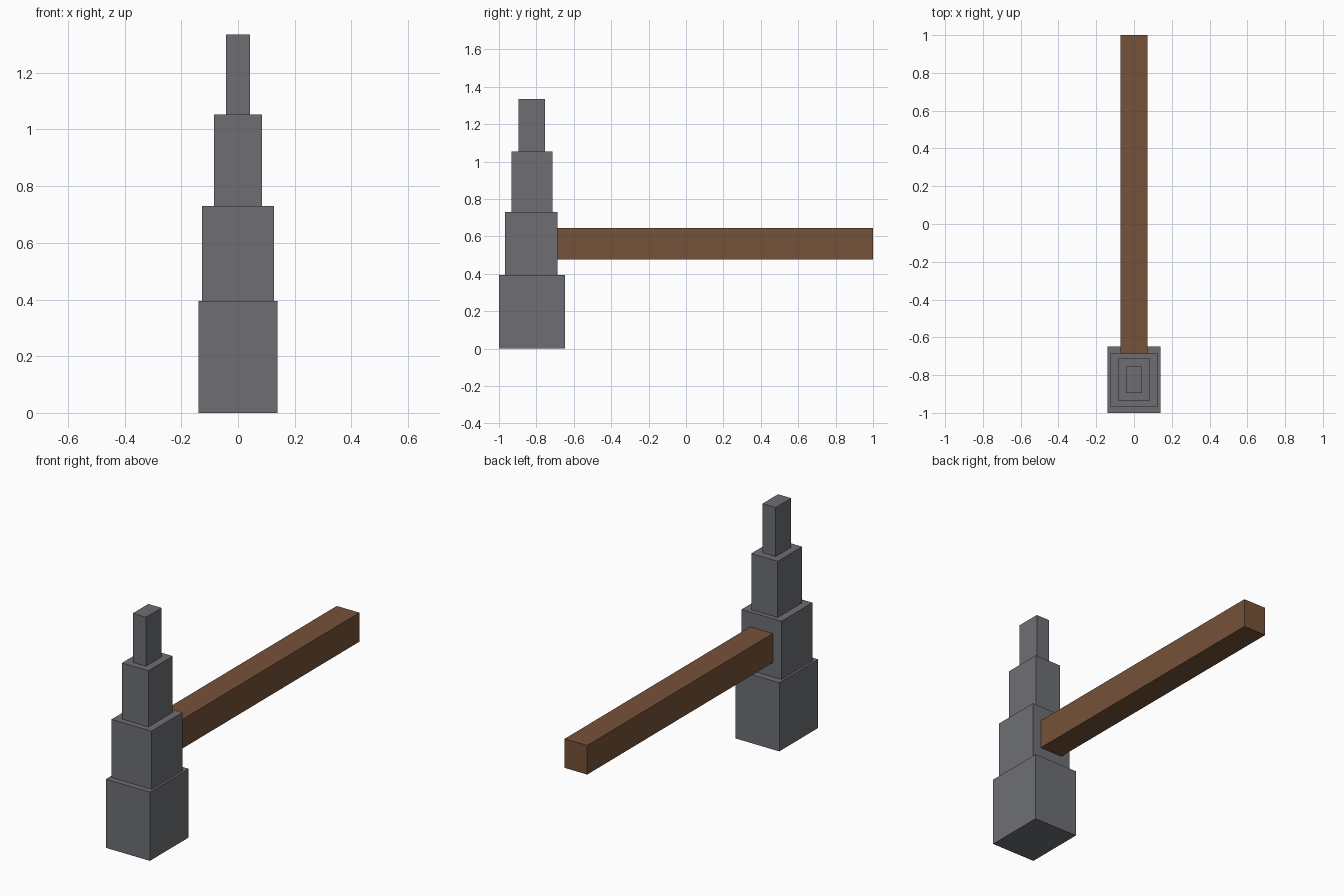
import bpy

cube = bpy.data.objects.get("Cube")
if cube:
    bpy.data.objects.remove(cube, do_unlink=True)


def material(name, rgb):
    mat = bpy.data.materials.new(name)
    mat.use_nodes = True
    mat.diffuse_color = (*rgb, 1)
    mat.node_tree.nodes["Principled BSDF"].inputs["Base Color"].default_value = (*rgb, 1)
    return mat


def box(name, x, y, z, mat):
    """Box spanning the (min, max) ranges on each axis."""
    bpy.ops.mesh.primitive_cube_add(size=1, location=[(a + b) / 2 for a, b in (x, y, z)])
    obj = bpy.context.object
    obj.name = name
    obj.scale = [b - a for a, b in (x, y, z)]
    bpy.ops.object.transform_apply(location=False, rotation=False, scale=True)
    obj.data.materials.append(mat)
    return obj


steel = material("dark steel", (0.157, 0.159, 0.175))
wood = material("brown wood", (0.181, 0.084, 0.041))

# Stepped hammer head: half width, y range, top height, stacked upwards
tiers = [
    ("head_base", 0.14, (-1.0, -0.648), 0.395),
    ("head_middle", 0.127, (-0.967, -0.686), 0.73),
    ("head_upper", 0.084, (-0.934, -0.713), 1.053),
    ("head_tip", 0.042, (-0.896, -0.755), 1.335),
]
bottom = 0.0
for name, half, y_range, top in tiers:
    box(name, (-half, half), y_range, (bottom, top), steel)
    bottom = top

# Square handle running back from the middle tier
box("handle", (-0.072, 0.072), (-0.69, 1.0), (0.478, 0.645), wood)
